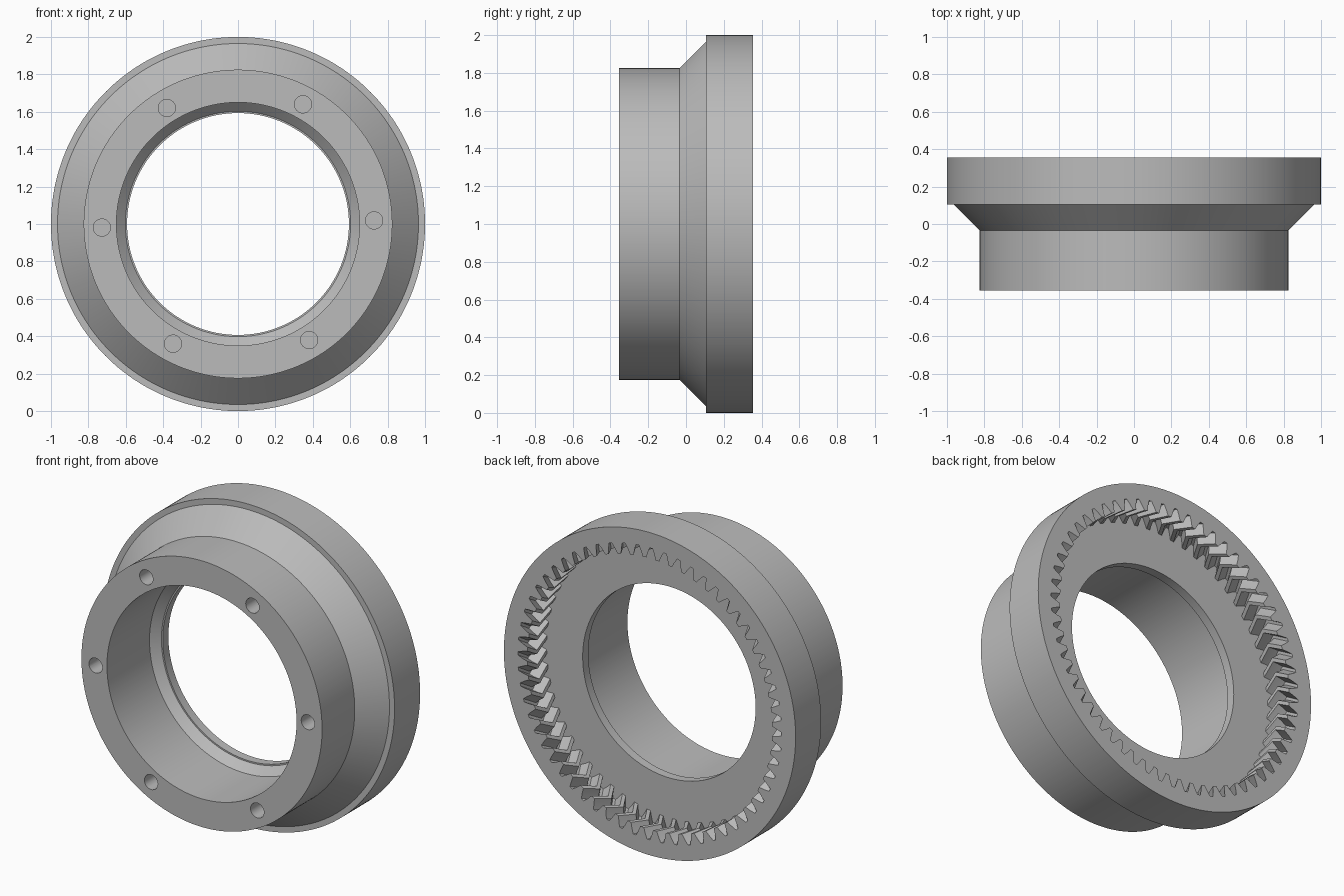
import bpy, bmesh, math
from mathutils import Matrix, Vector

default = bpy.data.objects.get("Cube")
if default:
    bpy.data.objects.remove(default, do_unlink=True)

grey = bpy.data.materials.new("plain grey")
grey.use_nodes = True
colour = (0.5, 0.5, 0.5, 1)
grey.diffuse_color = colour
grey.node_tree.nodes["Principled BSDF"].inputs["Base Color"].default_value = colour

TEETH = 60
TWIST = -0.065              # turn of the herringbone at its middle
ROOT, MID, TIP = 0.905, 0.873, 0.84
BACK, FLOOR = 0.355, 0.165
AXIS = Vector((0, 0, 1))

# One tooth: fraction of the pitch and radius
tooth = [(0, ROOT), (0.2, ROOT), (0.34, MID), (0.46, TIP), (0.74, TIP), (0.86, MID)]
columns = [((i + f) * math.tau / TEETH, r) for i in range(TEETH) for f, r in tooth]

# Closed section: (radius or None for toothed, y, twist)
section = [
    (0.65, -BACK, 0), (0.825, -BACK, 0), (0.825, -0.035, 0),
    (0.965, 0.105, 0), (1.0, 0.105, 0), (1.0, BACK, 0),
    (None, BACK, 0), (None, (BACK + FLOOR) / 2, TWIST), (None, FLOOR, 0),
    (0.593, FLOOR, 0), (0.593, 0.11, 0), (0.602, 0.11, 0), (0.65, 0.062, 0),
]


def finish(name, bm):
    bmesh.ops.recalc_face_normals(bm, faces=bm.faces)
    mesh = bpy.data.meshes.new(name)
    bm.to_mesh(mesh)
    bm.free()
    mesh.materials.append(grey)
    obj = bpy.data.objects.new(name, mesh)
    bpy.context.collection.objects.link(obj)
    return obj


# Ring body with internal herringbone teeth
bm = bmesh.new()
rings = []
for radius, y, twist in section:
    ring = []
    for angle, tooth_radius in columns:
        r = radius or tooth_radius
        a = angle + twist
        ring.append(bm.verts.new(AXIS + Vector((r * math.cos(a), y, r * math.sin(a)))))
    rings.append(ring)
for k, ring in enumerate(rings):
    following = rings[(k + 1) % len(rings)]
    for i in range(len(ring)):
        j = (i + 1) % len(ring)
        bm.faces.new((ring[i], ring[j], following[j], following[i]))
body = finish("ring_gear", bm)

# Blind bolt holes in the front flange
bm = bmesh.new()
for i in range(6):
    a = math.radians(1.5 + 60 * i)
    place = Vector((0.728 * math.cos(a), -BACK, 0.728 * math.sin(a))) + AXIS
    bmesh.ops.create_cone(
        bm, cap_ends=True, segments=32, radius1=0.046, radius2=0.046, depth=0.6,
        matrix=Matrix.Translation(place) @ Matrix.Rotation(math.pi / 2, 4, "X"))
cutter = finish("bolt_hole_cutter", bm)
cutter.hide_render = True

cut = body.modifiers.new("bolt holes", "BOOLEAN")
cut.operation = "DIFFERENCE"
cut.solver = "EXACT"
cut.object = cutter
bpy.ops.object.select_all(action="DESELECT")
body.select_set(True)
bpy.context.view_layer.objects.active = body
bpy.ops.object.modifier_apply(modifier=cut.name)
bpy.data.objects.remove(cutter, do_unlink=True)
bpy.ops.object.shade_smooth_by_angle(angle=math.radians(20))
